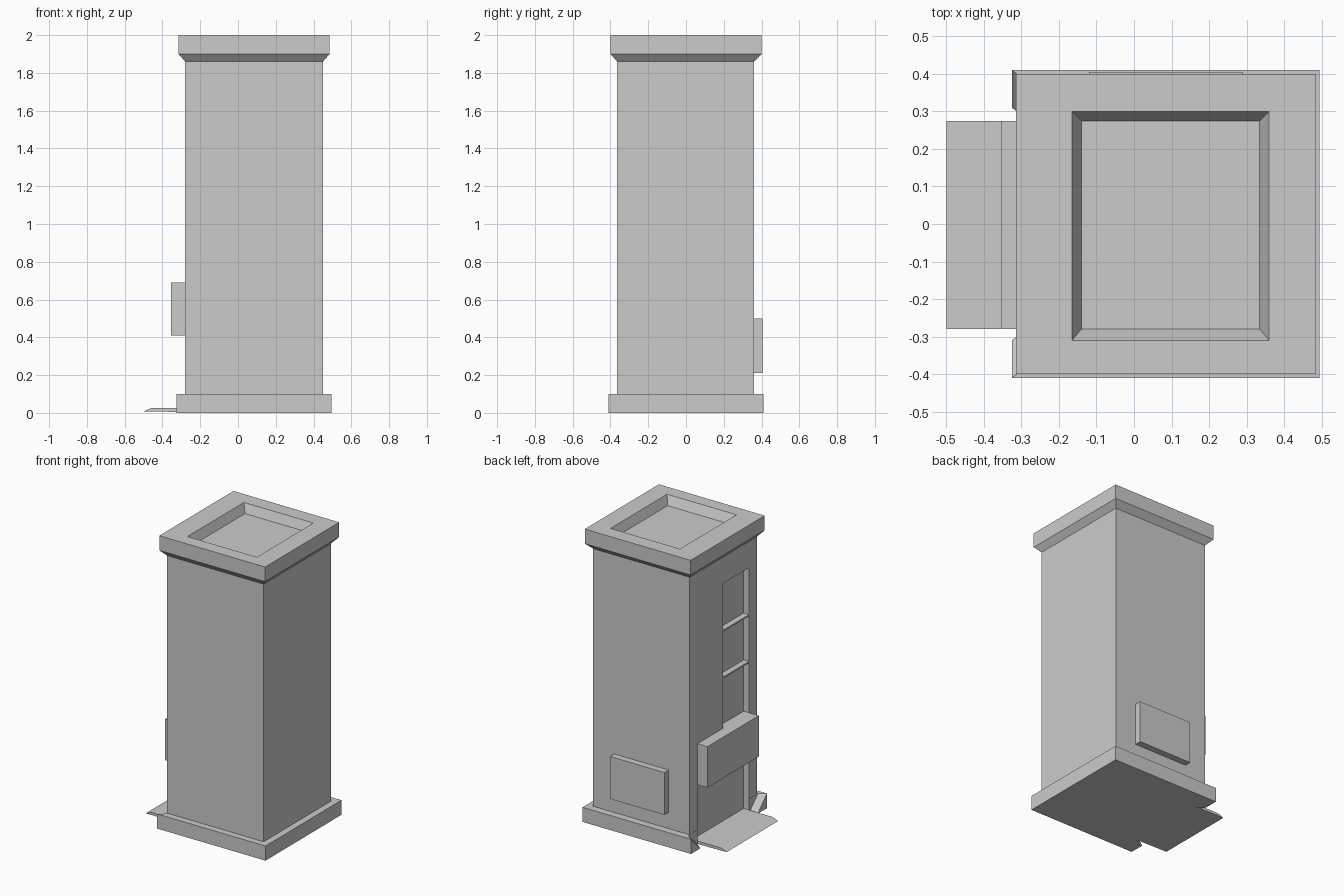
import bpy, bmesh

if "Cube" in bpy.data.objects:
    bpy.data.objects.remove(bpy.data.objects["Cube"])


def make(name, verts, faces):
    mesh = bpy.data.meshes.new(name)
    bm = bmesh.new()
    vs = [bm.verts.new(v) for v in verts]
    for f in faces:
        bm.faces.new([vs[i] for i in f])
    bmesh.ops.recalc_face_normals(bm, faces=bm.faces)
    bm.to_mesh(mesh)
    bm.free()
    ob = bpy.data.objects.new(name, mesh)
    bpy.context.collection.objects.link(ob)
    return ob


def loft(name, rings):
    """Skin a stack of equal-length point rings and cap both ends."""
    n = len(rings[0])
    verts = [p for r in rings for p in r]
    faces = [list(range(n)), list(range(len(verts) - n, len(verts)))]
    for k in range(len(rings) - 1):
        for i in range(n):
            j = (i + 1) % n
            faces.append([k * n + i, k * n + j, (k + 1) * n + j, (k + 1) * n + i])
    return make(name, verts, faces)


def rect(x0, x1, y0, y1, z):
    return [(x0, y0, z), (x1, y0, z), (x1, y1, z), (x0, y1, z)]


def box(name, x0, x1, y0, y1, z0, z1):
    return loft(name, [rect(x0, x1, y0, y1, z0), rect(x0, x1, y0, y1, z1)])


def cut(target, cutter):
    cutter.hide_render = True
    mod = target.modifiers.new("cut", "BOOLEAN")
    mod.operation = "DIFFERENCE"
    mod.solver = "EXACT"
    mod.object = cutter
    bpy.context.view_layer.objects.active = target
    bpy.ops.object.modifier_apply(modifier=mod.name)
    bpy.data.objects.remove(cutter)


BACK = -0.24        # rear plane of the shallow recesses
FACE = -0.28        # left face of the booth
Y0, Y1 = -0.28, 0.275

# Booth shell: plinth, shaft, chamfered cap and roof recess in one stack
shell = loft("booth_shell", [
    rect(-0.325, 0.495, -0.41, 0.41, 0.0),
    rect(-0.325, 0.495, -0.41, 0.41, 0.10),
    rect(FACE, 0.45, -0.365, 0.36, 0.10),
    rect(FACE, 0.45, -0.365, 0.36, 1.86),
    rect(-0.315, 0.485, -0.40, 0.40, 1.90),
    rect(-0.315, 0.485, -0.40, 0.40, 2.0),
    rect(-0.165, 0.36, -0.31, 0.30, 2.0),
    rect(-0.14, 0.335, -0.28, 0.275, 1.94),
])

# Sloped gap in the plinth in front of the lower opening
gap = []
for z in (-0.05, 0.15):
    a, b = 0.35 + z, 0.275 + z
    gap.append([(-0.421, -a - 0.035, z), (-0.281, -b, z),
                (-0.281, b, z), (-0.421, a + 0.035, z)])
cut(shell, loft("gap_cutter", gap))

# Lower opening and narrow upper opening
cut(shell, box("lower_cutter", -0.4, BACK, Y0, Y1, -0.05, 0.55))
cut(shell, box("upper_cutter", -0.4, BACK, Y0, 0.0, 0.5, 1.68))

# Thin shelves in the upper opening
for i, z in enumerate((1.36, 1.04)):
    box(f"shelf_{i + 1}", FACE, BACK, Y0, 0.0, z - 0.01, z)

# Counter block and rear box
box("counter", -0.355, BACK, Y0, Y1, 0.41, 0.69)
box("rear_box", -0.12, 0.29, 0.35, 0.405, 0.21, 0.50)

# Ramp with a tapered lip
profile = [(-0.5, 0.008), (-0.46, 0.025), (BACK, 0.025), (BACK, 0.004)]
loft("ramp", [[(x, y, z) for x, z in profile] for y in (Y0, Y1)])
